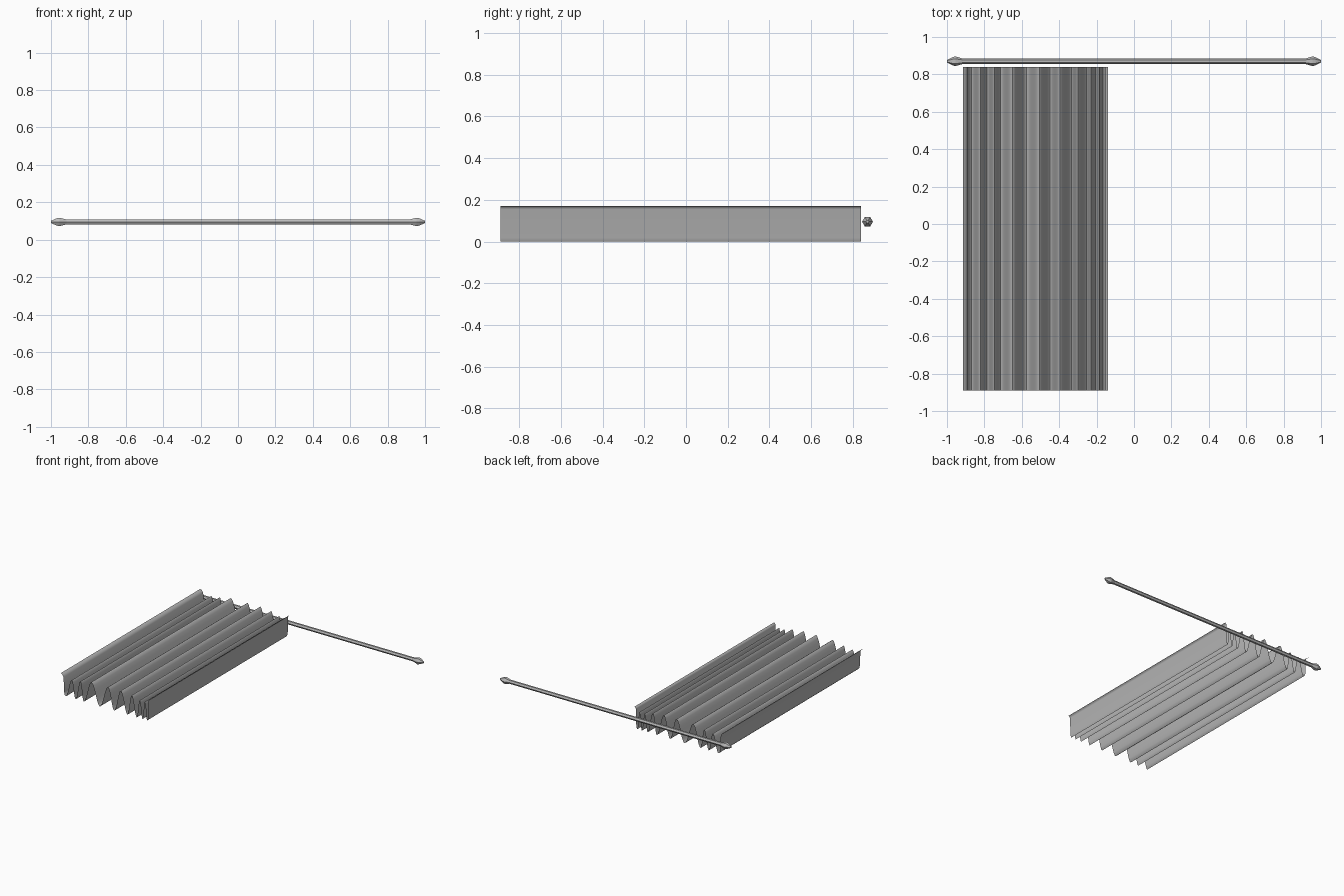
import bpy, bmesh, math

if "Cube" in bpy.data.objects:
    bpy.data.objects.remove(bpy.data.objects["Cube"])

grey = bpy.data.materials.new("soft grey")
grey.use_nodes = True
colour = (0.5, 0.5, 0.5, 1)
grey.diffuse_color = colour
grey.node_tree.nodes["Principled BSDF"].inputs["Base Color"].default_value = colour


def make_object(name, bm, smooth_angle):
    mesh = bpy.data.meshes.new(name)
    bm.to_mesh(mesh)
    bm.free()
    mesh.materials.append(grey)
    obj = bpy.data.objects.new(name, mesh)
    bpy.context.collection.objects.link(obj)
    bpy.ops.object.select_all(action='DESELECT')
    obj.select_set(True)
    bpy.context.view_layer.objects.active = obj
    if smooth_angle:
        bpy.ops.object.shade_smooth_by_angle(angle=math.radians(smooth_angle))
    return obj


# Curtain: a thin pleated sheet, folded across x and drawn out along y
TOP = 0.17
valleys = [-0.87, -0.785, -0.715, -0.575, -0.45, -0.335, -0.255, -0.205, -0.165]
peaks = [(-0.82, 0.14), (-0.745, 0.15), (-0.65, TOP), (-0.505, TOP),
         (-0.395, TOP), (-0.30, 0.16), (-0.23, 0.14), (-0.185, 0.14)]

# Pleats rise and fall as half waves between each valley and peak
turns = [(valleys[0], 0)]
for peak, valley in zip(peaks, valleys[1:]):
    turns += [peak, (valley, 0)]
STEPS = 8
profile = [(-0.915, TOP), (-0.9, 0.162), (-0.89, 0.145), (-0.885, 0.03), (-0.88, 0.01)]
for (xa, za), (xb, zb) in zip(turns, turns[1:]):
    for i in range(STEPS):
        t = i / STEPS
        ease = (1 - math.cos(math.pi * t)) / 2
        profile.append((xa + (xb - xa) * t, za + (zb - za) * ease))
# Outer panel with a small flared lip
profile += [(-0.165, 0), (-0.157, 0.018), (-0.154, 0.155), (-0.149, 0.165), (-0.14, TOP)]

bm = bmesh.new()
rows = [[bm.verts.new((x, y, z)) for x, z in profile] for y in (-0.89, 0.84)]
for i in range(len(profile) - 1):
    bm.faces.new((rows[0][i], rows[0][i + 1], rows[1][i + 1], rows[1][i]))
make_object("curtain", bm, 50)


# Turned six-sided parts along x, for the rod and its pointed ends
def turned(name, sections, sides=6, y=0.87, z=0.095):
    bm = bmesh.new()
    rings = []
    for x, r in sections:
        rings.append([bm.verts.new((x, y + r * math.cos(k * math.tau / sides),
                                    z + r * math.sin(k * math.tau / sides)))
                      for k in range(sides)])
    for a, b in zip(rings, rings[1:]):
        for k in range(sides):
            n = (k + 1) % sides
            bm.faces.new((a[k], a[n], b[n], b[k]))
    bm.faces.new(rings[0])
    bm.faces.new(rings[-1])
    bmesh.ops.recalc_face_normals(bm, faces=bm.faces)
    return make_object(name, bm, 0)


turned("curtain_rod", [(-0.93, 0.015), (0.93, 0.015)])
for side, label in ((-1, "right"), (1, "left")):
    turned(label + "_finial", [(side * 0.91, 0.013), (side * 0.955, 0.026),
                               (side * 0.97, 0.022), (side * 1.0, 0.007)])
